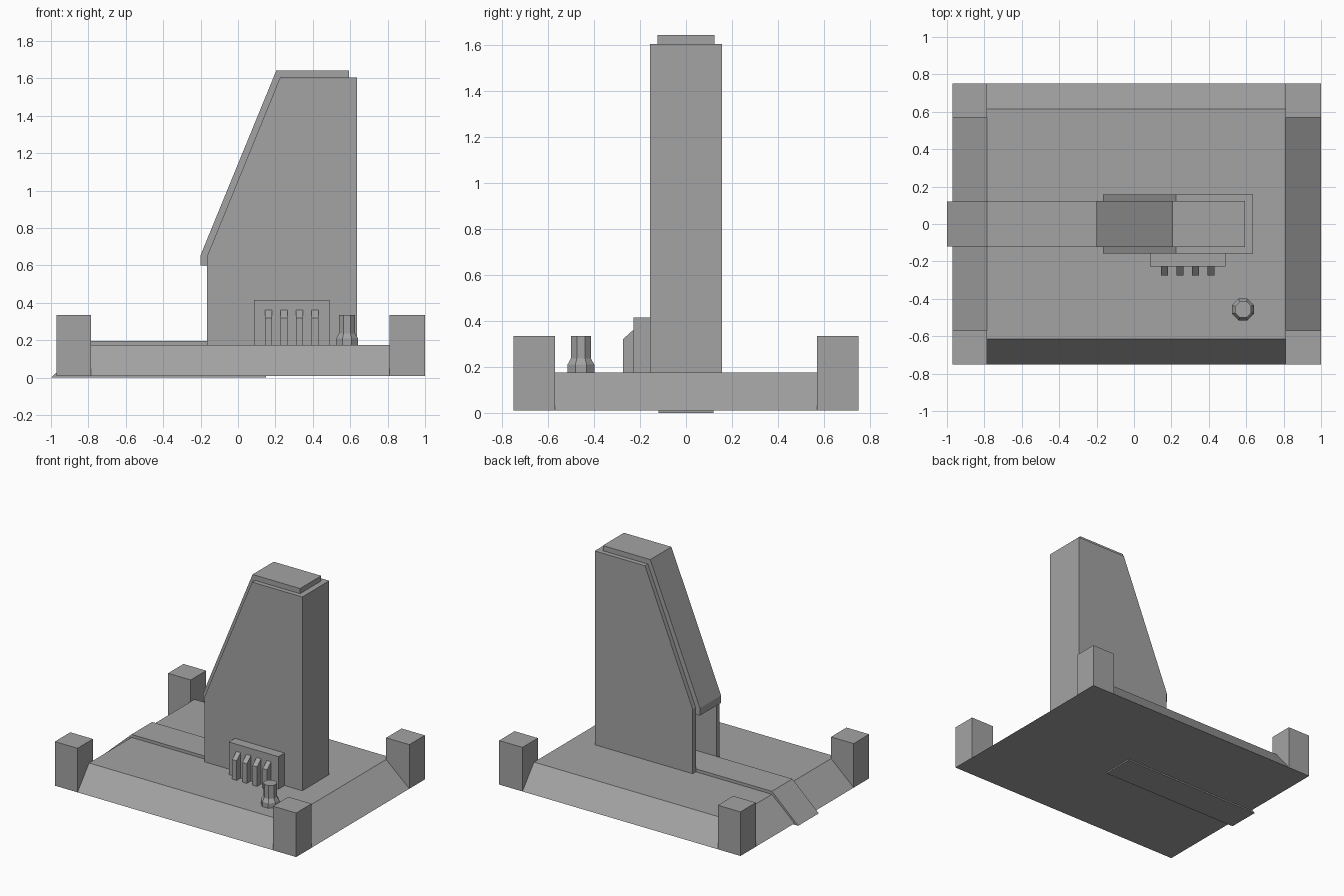
import bpy
import bmesh
import math

cube = bpy.data.objects.get("Cube")
if cube:
    bpy.data.objects.remove(cube, do_unlink=True)

GREY = (0.37, 0.37, 0.37, 1)
stone = bpy.data.materials.new("stone grey")
stone.use_nodes = True
stone.diffuse_color = GREY
stone.node_tree.nodes["Principled BSDF"].inputs["Base Color"].default_value = GREY

GROUND, DECK = 0.01, 0.175


def loft(name, rings):
    """Closed solid through matching rings of points."""
    bm = bmesh.new()
    loops = [[bm.verts.new(p) for p in ring] for ring in rings]
    bm.faces.new(loops[0])
    bm.faces.new(loops[-1])
    n = len(loops[0])
    for a, b in zip(loops, loops[1:]):
        for i in range(n):
            j = (i + 1) % n
            bm.faces.new((a[i], a[j], b[j], b[i]))
    bmesh.ops.recalc_face_normals(bm, faces=bm.faces)
    mesh = bpy.data.meshes.new(name)
    bm.to_mesh(mesh)
    bm.free()
    mesh.materials.append(stone)
    obj = bpy.data.objects.new(name, mesh)
    bpy.context.collection.objects.link(obj)
    return obj


def rect(x0, x1, y0, y1, z):
    return [(x0, y0, z), (x1, y0, z), (x1, y1, z), (x0, y1, z)]


def box(name, x0, x1, y0, y1, z0, z1):
    return loft(name, [rect(x0, x1, y0, y1, z) for z in (z0, z1)])


def slab(name, profile, y0, y1):
    """Extrude an x-z profile along y."""
    return loft(name, [[(x, y, z) for x, z in profile] for y in (y0, y1)])


# Platform with sloped edges
loft("platform", [rect(-0.97, 1, -0.75, 0.75, GROUND),
                  rect(-0.785, 0.81, -0.615, 0.615, DECK)])

# Corner blocks
for side, x0, x1 in (("right", -0.97, -0.785), ("left", 0.81, 1)):
    box("front_" + side + "_corner_block", x0, x1, -0.75, -0.57, GROUND, 0.335)
    box("back_" + side + "_corner_block", x0, x1, 0.57, 0.75, GROUND, 0.335)

# Entrance ramp running through into the tower
slab("ramp", [(-1, 0), (-0.785, 0.197), (0.15, 0.197), (0.15, 0)], -0.12, 0.12)

# Tower with a passage cut into its sloped side
tower = slab("tower", [(-0.165, DECK), (-0.165, 0.65), (0.225, 1.605),
                       (0.635, 1.605), (0.635, DECK)], -0.157, 0.157)
cutter = box("passage_cutter", -0.3, 0.15, -0.12, 0.12, 0.1, 0.6)
cutter.hide_render = True
cut = tower.modifiers.new("passage", "BOOLEAN")
cut.operation = "DIFFERENCE"
cut.solver = "EXACT"
cut.object = cutter
bpy.context.view_layer.objects.active = tower
bpy.ops.object.modifier_apply(modifier=cut.name)
bpy.data.objects.remove(cutter, do_unlink=True)

# Raised band over the slope and the roof
slab("roof_band", [(-0.2, 0.6), (-0.2, 0.655), (0.205, 1.643), (0.593, 1.643),
                   (0.593, 1.605), (0.225, 1.605), (-0.165, 0.65), (-0.165, 0.6)],
     -0.123, 0.123)

# Control panel and its ribs with slanted tops
box("panel", 0.085, 0.49, -0.228, -0.157, DECK, 0.415)
rib = [(-0.275, DECK), (-0.275, 0.32), (-0.228, 0.362), (-0.228, DECK)]
for i in range(4):
    x = 0.145 + i * 0.083
    loft("panel_rib_" + str(i + 1),
         [[(px, y, z) for y, z in rib] for px in (x, x + 0.037)])

# Eight-sided post with a flared foot
post = []
for r, z in ((0.063, DECK), (0.063, 0.21), (0.047, 0.237), (0.047, 0.335)):
    angles = [math.radians(22.5 + 45 * k) for k in range(8)]
    post.append([(0.583 + r * math.cos(a), -0.457 + r * math.sin(a), z) for a in angles])
loft("post", post)
